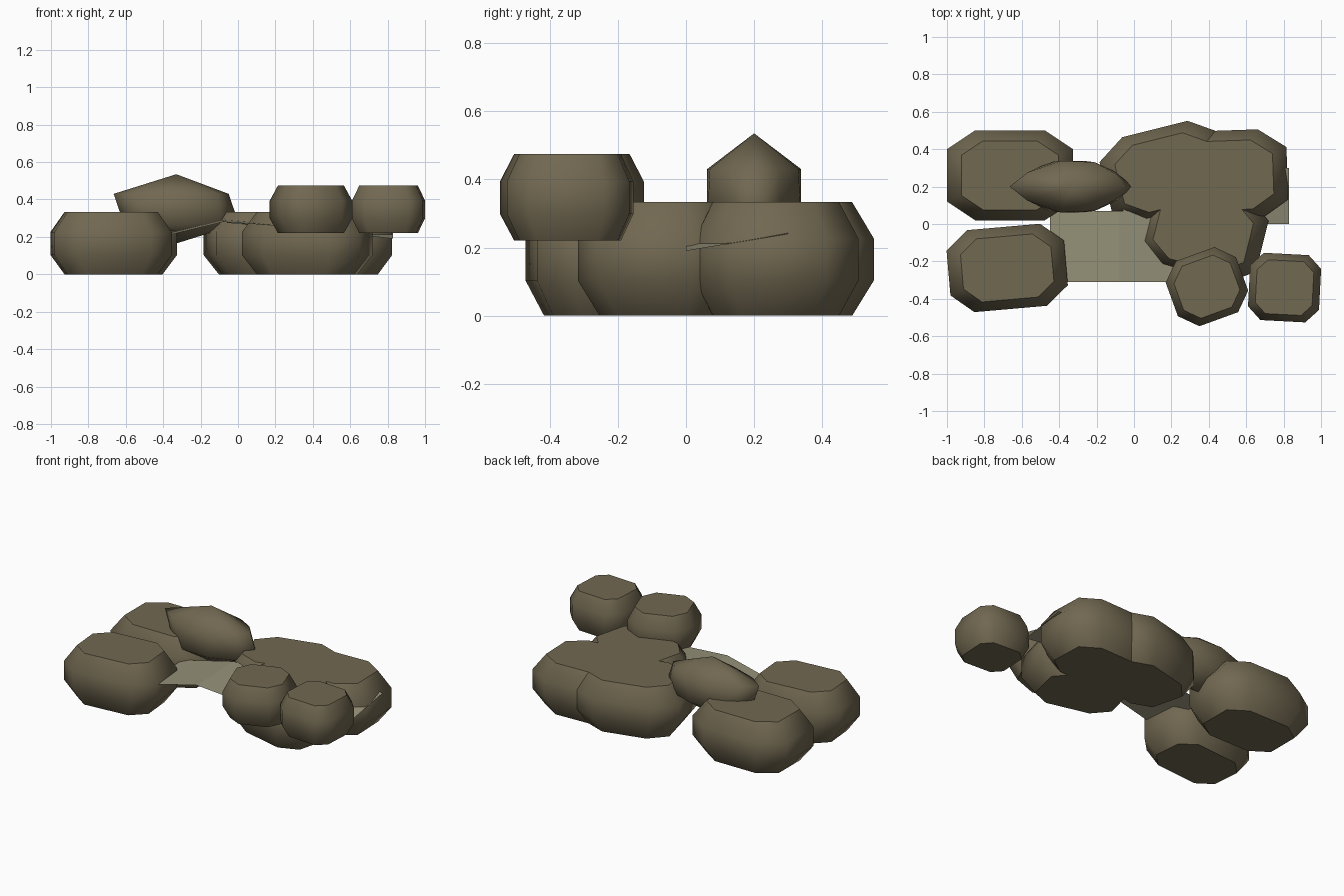
import bpy, bmesh
from math import radians
from mathutils import Matrix, Vector

cube = bpy.data.objects.get("Cube")
if cube:
    bpy.data.objects.remove(cube, do_unlink=True)


def material(name, rgb):
    m = bpy.data.materials.new(name)
    m.use_nodes = True
    m.diffuse_color = (*rgb, 1)
    bsdf = m.node_tree.nodes["Principled BSDF"]
    bsdf.inputs["Base Color"].default_value = (*rgb, 1)
    bsdf.inputs["Roughness"].default_value = 0.9
    return m


burlap = material("burlap_brown", (0.165, 0.138, 0.082))
canvas = material("canvas_grey", (0.30, 0.28, 0.19))


def finish(name, bm, mat):
    bmesh.ops.recalc_face_normals(bm, faces=bm.faces)
    mesh = bpy.data.meshes.new(name)
    bm.to_mesh(mesh)
    bm.free()
    mesh.materials.append(mat)
    obj = bpy.data.objects.new(name, mesh)
    bpy.context.collection.objects.link(obj)
    return obj


# Lying sack: four stacked chamfered rectangles, smooth sides, flat caps
def sack(name, x, y, half_x, half_y, cut_x, cut_y, turn, z0, z1, cap):
    bm = bmesh.new()
    quarter = [(half_x, half_y - cut_y), (half_x - cut_x, half_y)]
    outline = (quarter + [(-px, py) for px, py in reversed(quarter)]
               + [(-px, -py) for px, py in quarter]
               + [(px, -py) for px, py in reversed(quarter)])
    rings = []
    for level, scale in ((0, cap), (0.31, 1), (0.68, 1), (1, cap)):
        z = z0 + (z1 - z0) * level
        rings.append([bm.verts.new((px * scale, py * scale, z)) for px, py in outline])
    for low, high in zip(rings, rings[1:]):
        for i in range(len(outline)):
            j = (i + 1) % len(outline)
            bm.faces.new((low[i], low[j], high[j], high[i])).smooth = True
    bm.faces.new(rings[0][::-1])
    bm.faces.new(rings[-1])
    bm.transform(Matrix.Translation((x, y, 0)) @ Matrix.Rotation(radians(turn), 4, 'Z'))
    return finish(name, bm, burlap)


# Sacks on the ground
ground_sacks = [
    ("sack_back_right", -0.663, 0.26, 0.337, 0.24, 0.15, 0.10, 0),
    ("sack_front_right", -0.678, -0.235, 0.315, 0.22, 0.12, 0.10, 5),
    ("sack_back_middle", 0.17, 0.275, 0.33, 0.24, 0.15, 0.10, 14),
    ("sack_back_left", 0.49, 0.26, 0.33, 0.24, 0.15, 0.10, 2),
    ("sack_front_left", 0.37, -0.04, 0.325, 0.24, 0.14, 0.10, -14),
]
for spec in ground_sacks:
    sack(*spec, 0, 0.333, 0.77)

# Small sacks resting higher at the front
sack("small_sack_inner", 0.39, -0.335, 0.2, 0.185, 0.09, 0.09, 20, 0.22, 0.475, 0.8)
sack("small_sack_outer", 0.805, -0.34, 0.19, 0.18, 0.07, 0.07, -3, 0.22, 0.475, 0.8)

# Sack standing on its edge: leaning, point-symmetric pillow
bm = bmesh.new()
rim = [(-0.335, 0), (-0.24, 0.075), (-0.06, 0.138), (0.12, 0.13), (0.22, 0.075), (0.28, 0)]
upper = [Vector((0, 0, 0.185))]
for px, py in rim:
    upper += [Vector((px, side * py, 0.08)) for side in ((1, -1) if py else (1,))]
for p in upper:
    for q in (p, -p):
        bm.verts.new(q + Vector((-0.33, 0.2, 0.35)))
bmesh.ops.convex_hull(bm, input=bm.verts)
for face in bm.faces:
    face.smooth = True
finish("upright_sack", bm, burlap)


# Canvas sheets trapped between the sacks
def sheet(name, profile, y0, y1, rise):
    bm = bmesh.new()
    rows = [(bm.verts.new((x, y0, z)), bm.verts.new((x, y1, z + rise))) for x, z in profile]
    for (a, b), (c, d) in zip(rows, rows[1:]):
        bm.faces.new((a, c, d, b))
    finish(name, bm, canvas)


sheet("front_sheet", [(-0.45, 0.19), (-0.08, 0.28), (0.35, 0.25)], -0.31, 0.07, 0.01)
sheet("back_sheet", [(-0.06, 0.275), (0.4, 0.24), (0.83, 0.19)], 0, 0.3, 0.05)
